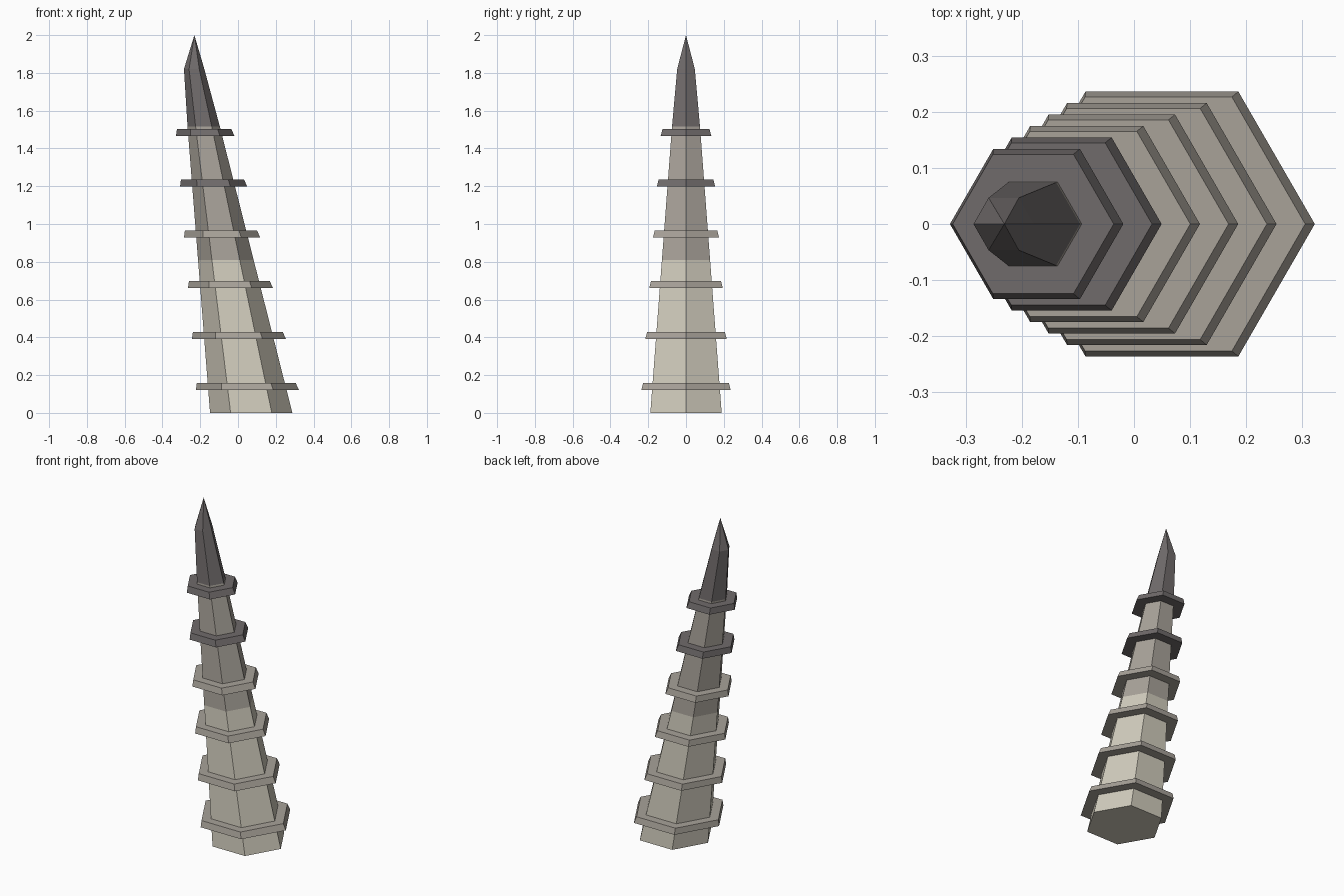
import bpy
import bmesh
from math import cos, sin, pi

cube = bpy.data.objects.get("Cube")
if cube:
    bpy.data.objects.remove(cube, do_unlink=True)


def make_material(name, srgb):
    color = [((c / 255 + 0.055) / 1.055) ** 2.4 for c in srgb] + [1.0]
    mat = bpy.data.materials.new(name)
    mat.use_nodes = True
    mat.diffuse_color = color
    mat.node_tree.nodes["Principled BSDF"].inputs["Base Color"].default_value = color
    return mat


cream = make_material("cream", (208, 203, 188))
taupe = make_material("taupe", (168, 162, 153))
charcoal = make_material("charcoal", (112, 107, 107))


def axis_x(z):
    """Sideways lean of the spire's centre line."""
    return 0.07 - 0.166 * z


def shaft_radius(z):
    return 0.218 - 0.0874 * z


def loft(name, sections, mats):
    """Six-sided solid through (z, radius) sections, one material per band."""
    bm = bmesh.new()
    loops = []
    for z, r in sections:
        count = 6 if r else 1
        loops.append([bm.verts.new((axis_x(z) + r * cos(i * pi / 3), r * sin(i * pi / 3), z))
                      for i in range(count)])
    for band, (low, high) in enumerate(zip(loops, loops[1:])):
        for i in range(6):
            j = (i + 1) % 6
            top = [high[j], high[i]] if len(high) > 1 else high
            bm.faces.new([low[i], low[j]] + top).material_index = min(band, len(mats) - 1)
    bm.faces.new(loops[0][::-1])
    if len(loops[-1]) > 1:
        bm.faces.new(loops[-1]).material_index = len(mats) - 1
    mesh = bpy.data.meshes.new(name)
    bm.to_mesh(mesh)
    bm.free()
    for mat in mats:
        mesh.materials.append(mat)
    obj = bpy.data.objects.new(name, mesh)
    bpy.context.collection.objects.link(obj)
    return obj


# Leaning shaft, darkening in bands towards the tip
loft("shaft", [(z, shaft_radius(z)) for z in (0, 0.81, 1.515)], [cream, taupe])

# Pointed tip
tip = loft("tip", [(1.515, shaft_radius(1.515)), (1.82, 0.054), (2.0, 0)], [charcoal])
tip.data.vertices[-1].co.x = -0.231

# Bevelled collars shrinking up the shaft
for n in range(6):
    z = 0.122 + 0.269 * n
    r = 0.2725 - 0.0236 * n
    loft(f"collar_{n + 1}", [(z, r), (z + 0.037, r - 0.011)],
         [taupe if n < 4 else charcoal])
